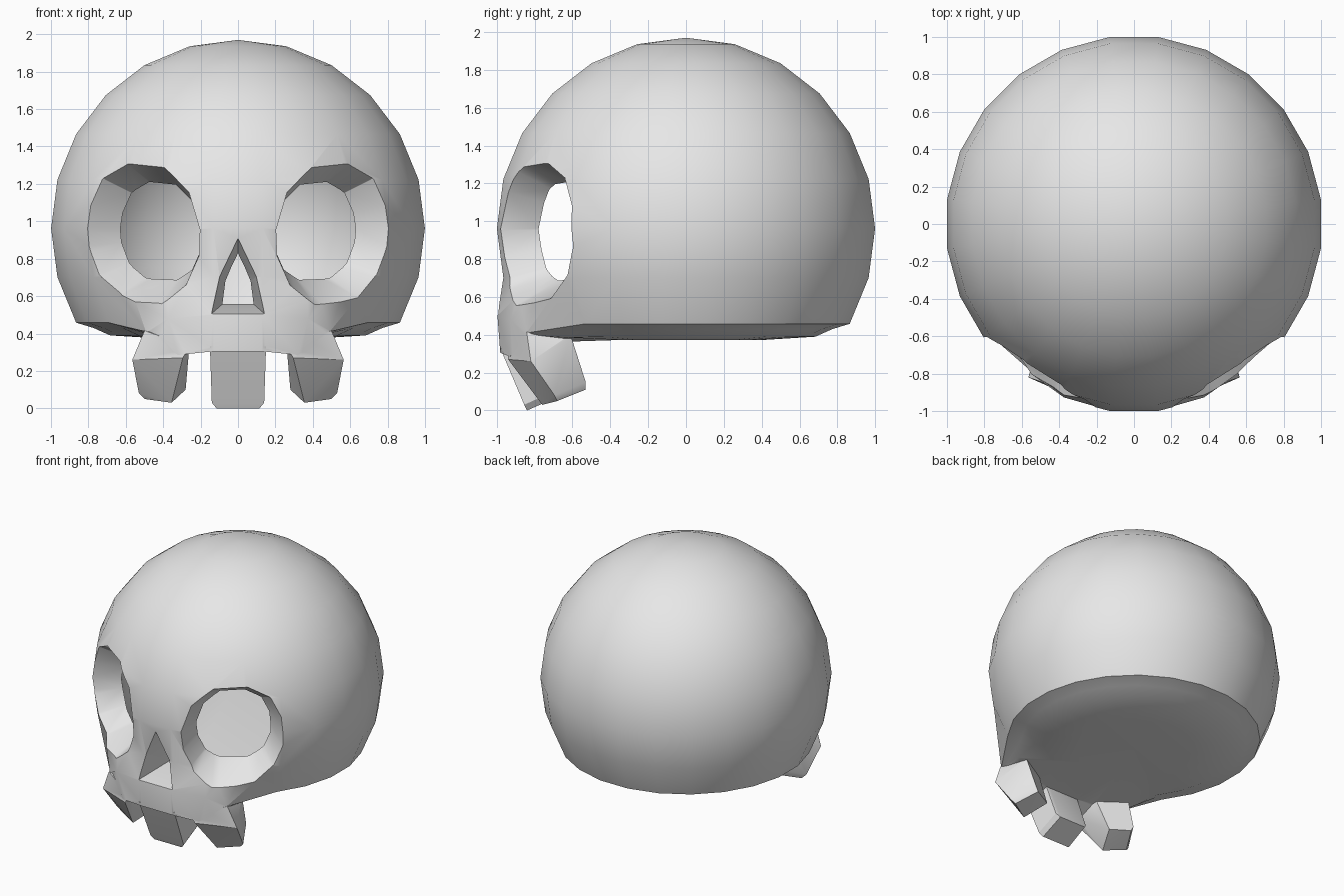
import bpy, bmesh
from math import sin, cos, radians
from mathutils import Vector

if "Cube" in bpy.data.objects:
    bpy.data.objects.remove(bpy.data.objects["Cube"])

bone = bpy.data.materials.new("bone_grey")
bone.use_nodes = True
bone.diffuse_color = (0.8, 0.8, 0.8, 1)
bone.node_tree.nodes["Principled BSDF"].inputs["Base Color"].default_value = (0.8, 0.8, 0.8, 1)

R, MID, SEG = 1.008, 0.962, 24


def finish(name, bm):
    bmesh.ops.recalc_face_normals(bm, faces=bm.faces)
    mesh = bpy.data.meshes.new(name)
    bm.to_mesh(mesh)
    bm.free()
    mesh.materials.append(bone)
    obj = bpy.data.objects.new(name, mesh)
    bpy.context.collection.objects.link(obj)
    return obj


def polar(deg, r, z):
    """Point at an angle measured from the front towards the left."""
    a = radians(deg)
    return Vector((r * sin(a), -r * cos(a), z))


def loft(name, rings, caps):
    """Skin between closed rings; each cap is a single flat face or a pole point."""
    bm = bmesh.new()
    loops = [[bm.verts.new(p) for p in ring] for ring in rings]
    n = len(loops[0])
    for lo, hi in zip(loops, loops[1:]):
        for i in range(n):
            j = (i + 1) % n
            bm.faces.new((lo[i], lo[j], hi[j], hi[i]))
    for loop, cap in zip((loops[0], loops[-1]), caps):
        if cap is None:
            bm.faces.new(loop)
        else:
            pole = bm.verts.new(cap)
            for i in range(n):
                bm.faces.new((loop[i], loop[(i + 1) % n], pole))
    return finish(name, bm)


def socket(name, outline, centre, yaw, taper, side=1):
    """Tapered cutter with an outline in its own plane, narrowing inwards."""
    inward = -polar(yaw, 1, 0)
    across = Vector((cos(radians(yaw)), sin(radians(yaw)), 0))
    rings = []
    for depth in (-0.25, 0.38):
        s = 1 - taper * depth
        ring = [Vector(centre) + inward * depth + across * u * s + Vector((0, 0, v * s))
                for u, v in outline]
        rings.append([Vector((p.x * side, p.y, p.z)) for p in ring])
    return loft(name, rings, (None, None))


def hull(name, points, side=1):
    bm = bmesh.new()
    for x, y, z in points:
        bm.verts.new((x * side, y, z))
    res = bmesh.ops.convex_hull(bm, input=bm.verts)
    loose = [g for g in res["geom_interior"] if isinstance(g, bmesh.types.BMVert)]
    bmesh.ops.delete(bm, geom=loose, context='VERTS')
    return finish(name, bm)


# Cranium profile from the underside up to the crown: (radius, height)
profile = [(0.4, 0.372), (0.69, 0.39), (0.78, 0.43)]
profile += [(R * cos(radians(t)), MID + R * sin(radians(t))) for t in range(-30, 90, 15)]

# Upper jaw: front points pulled forward and down, by (ring, column): (angle, radius, height)
jaw = {(3, 0): (7.5, 1.005, 0.5), (3, 1): (22, 1.0, 0.48), (3, 2): (30.3, 0.975, 0.41),
       (2, 0): (7.5, 0.99, 0.305), (2, 1): (19, 0.985, 0.285), (2, 2): (30.5, 0.96, 0.4),
       (1, 0): (7.5, 0.79, 0.36), (1, 1): (20, 0.79, 0.36), (1, 2): (40, 0.81, 0.385)}
rings = []
for k, (r, z) in enumerate(profile):
    ring = []
    for i in range(SEG):
        deg = 7.5 + 15 * i
        if deg > 180:
            deg -= 360
        column = round((abs(deg) - 7.5) / 15)
        a, rr, zz = jaw.get((k, column), (abs(deg), r, z))
        ring.append(polar(a if deg > 0 else -a, rr, zz))
    rings.append(ring)
skull = loft("skull", rings, ((0, 0, 0.372), (0, 0, MID + R)))

# Brain cavity with a flattened floor
inner = [[polar(7.5 + 15 * i, 0.81 * cos(radians(t)), MID + 0.81 * sin(radians(t)))
          for i in range(SEG)] for t in range(-30, 90, 15)]
cavity = loft("cavity_cutter", inner, (None, (0, 0, MID + 0.81)))

# Eye sockets and nose opening
eye = [(-0.302, 0.01), (-0.243, 0.21), (-0.11, 0.344), (0.09, 0.365), (0.228, 0.29),
       (0.292, 0.14), (0.302, -0.08), (0.25, -0.234), (0.13, -0.35), (-0.11, -0.367),
       (-0.227, -0.287), (-0.295, -0.135)]
eye = [(u / 0.85, v) for u, v in eye]
nose = [(0, 0.274), (0.1, 0.076), (0.139, -0.122), (-0.139, -0.122), (-0.1, 0.076)]
cutters = [cavity]
for side, label in ((1, "left"), (-1, "right")):
    cutters.append(socket(label + "_eye_cutter", eye, (0.505, -0.79, 0.945), 32, 1.55, side))
cutters.append(socket("nose_cutter", nose, (0, -0.98, 0.63), 0, 1.4))

# Teeth: one in the middle and a mirrored pair
middle = [(s * x, y, z) for s in (1, -1) for x, y, z in (
    (0.15, -0.982, 0.33), (0.14, -0.855, 0.03), (0.115, -0.84, 0),
    (0.14, -0.79, 0.4), (0.135, -0.68, 0.11), (0.11, -0.66, 0.08))]
outer = [(0.26, -0.945, 0.33), (0.5, -0.842, 0.415), (0.565, -0.82, 0.26),
         (0.53, -0.695, 0.08), (0.5, -0.68, 0.05), (0.355, -0.76, 0.03),
         (0.295, -0.94, 0.27), (0.255, -0.72, 0.39), (0.46, -0.61, 0.4),
         (0.46, -0.59, 0.3), (0.44, -0.53, 0.15), (0.42, -0.53, 0.11),
         (0.28, -0.6, 0.1)]
teeth = [hull("middle_tooth", middle)]
for side, label in ((1, "left"), (-1, "right")):
    teeth.append(hull(label + "_tooth", outer, side))

# Carve the openings, join the teeth, then drop the helpers
bpy.context.view_layer.objects.active = skull
for op, parts in (('DIFFERENCE', cutters), ('UNION', teeth)):
    for part in parts:
        mod = skull.modifiers.new(part.name, 'BOOLEAN')
        mod.operation, mod.solver, mod.object = op, 'EXACT', part
        bpy.ops.object.modifier_apply(modifier=mod.name)
        bpy.data.objects.remove(part)

bpy.ops.object.select_all(action='DESELECT')
skull.select_set(True)
bpy.ops.object.shade_smooth_by_angle(angle=radians(32))
